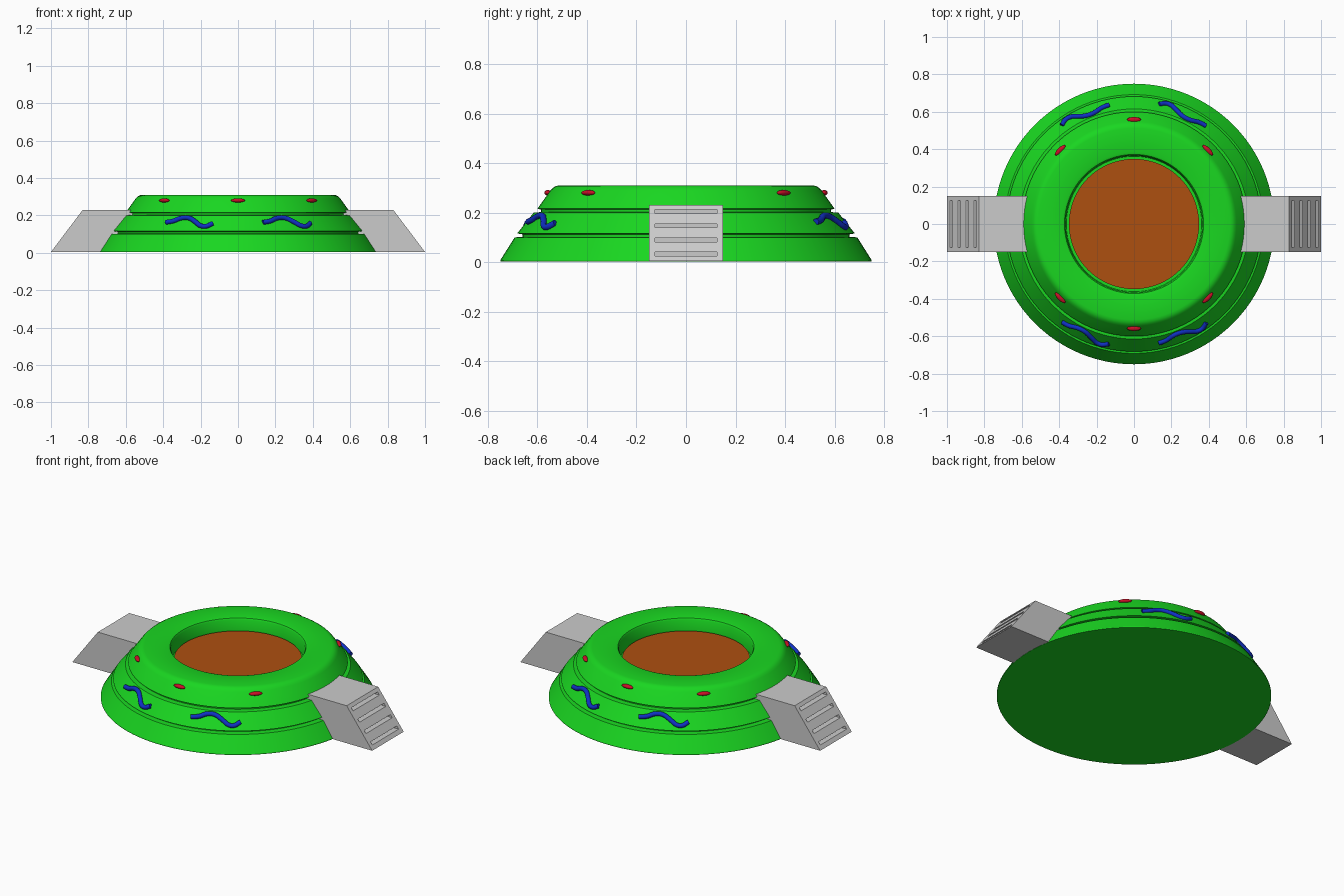
import bpy, bmesh, math
from mathutils import Vector

if "Cube" in bpy.data.objects:
    bpy.data.objects.remove(bpy.data.objects["Cube"])


def material(name, rgb):
    m = bpy.data.materials.new(name)
    m.diffuse_color = (*rgb, 1)
    m.use_nodes = True
    m.node_tree.nodes["Principled BSDF"].inputs["Base Color"].default_value = m.diffuse_color
    return m


GREEN = material("green", (0.01, 0.68, 0.015))
ORANGE = material("orange", (0.42, 0.08, 0.005))
RED = material("red", (0.6, 0.005, 0.02))
BLUE = material("blue", (0.005, 0.03, 0.55))


def make(name, bm, mat=None, smooth=None):
    bmesh.ops.recalc_face_normals(bm, faces=bm.faces)
    me = bpy.data.meshes.new(name)
    bm.to_mesh(me)
    bm.free()
    ob = bpy.data.objects.new(name, me)
    bpy.context.collection.objects.link(ob)
    if mat:
        me.materials.append(mat)
    bpy.ops.object.select_all(action='DESELECT')
    ob.select_set(True)
    bpy.context.view_layer.objects.active = ob
    if smooth:
        bpy.ops.object.shade_smooth_by_angle(angle=math.radians(smooth))
    return ob


def lathe(name, profile, mat, steps=96):
    bm = bmesh.new()
    vs = [bm.verts.new((r, 0, z)) for r, z in profile]
    es = [bm.edges.new(p) for p in zip(vs, vs[1:])]
    bmesh.ops.spin(bm, geom=vs + es, cent=(0, 0, 0), axis=(0, 0, 1),
                   angle=math.tau, steps=steps)
    bmesh.ops.remove_doubles(bm, verts=bm.verts, dist=1e-5)
    return make(name, bm, mat, 30)


def prism(name, outline, half_width):
    # x-z outline extruded along y
    bm = bmesh.new()
    f = bm.faces.new([bm.verts.new((x, -half_width, z)) for x, z in outline])
    ext = bmesh.ops.extrude_face_region(bm, geom=[f])
    bmesh.ops.translate(bm, vec=(0, 2 * half_width, 0),
                        verts=[v for v in ext["geom"] if isinstance(v, bmesh.types.BMVert)])
    return make(name, bm)


# Stepped round body with two grooves and a recessed centre
lathe("body", [(0, 0.003), (0.75, 0.003), (0.75, 0.008), (0.692, 0.1), (0.66, 0.102),
               (0.66, 0.112), (0.682, 0.116), (0.615, 0.2), (0.585, 0.202),
               (0.585, 0.212), (0.6, 0.216), (0.548, 0.289), (0.538, 0.3),
               (0.526, 0.307), (0.512, 0.31), (0.385, 0.31), (0.372, 0.306),
               (0.366, 0.296), (0.362, 0.22), (0, 0.22)], GREEN)

# Centre disc
lathe("centre_disc", [(0, 0.21), (0.348, 0.21), (0.348, 0.24), (0, 0.24)], ORANGE)

# Side legs with four slots cut in the sloping face
for side, label in ((1, "right"), (-1, "left")):
    leg = prism(label + "_leg", [(side * x, z) for x, z in
                                 ((0.5, 0.004), (1.0, 0.004), (0.83, 0.23), (0.5, 0.23))], 0.15)
    for z in (0.033, 0.09, 0.147, 0.204):
        x = 1.0 - 0.17 * (z - 0.004) / 0.226
        cutter = prism("slot_cutter", [(side * (x + dx), z + dz) for dx, dz in
                                       ((-0.035, -0.008), (0.04, -0.008),
                                        (0.04, 0.008), (-0.035, 0.008))], 0.125)
        cutter.hide_render = True
        mod = leg.modifiers.new("slot", 'BOOLEAN')
        mod.operation, mod.solver, mod.object = 'DIFFERENCE', 'EXACT', cutter
        bpy.context.view_layer.objects.active = leg
        bpy.ops.object.modifier_apply(modifier="slot")
        bpy.data.objects.remove(cutter)

# Oval studs round the upper rim
for i, deg in enumerate((45, 90, 135, 225, 270, 315)):
    bm = bmesh.new()
    bmesh.ops.create_uvsphere(bm, u_segments=24, v_segments=12, radius=1)
    bmesh.ops.scale(bm, vec=(0.014, 0.037, 0.011), verts=bm.verts)
    stud = make(f"stud_{i + 1}", bm, RED, 60)
    a = math.radians(deg)
    stud.location = (0.558 * math.cos(a), 0.558 * math.sin(a), 0.28)
    stud.rotation_euler.z = a

# Wavy tubes lying on the middle tier: angle offset in degrees, height
WAVE = [(-12.2, 0.163), (-8.5, 0.17), (-4.5, 0.186), (-0.5, 0.186),
        (3.5, 0.165), (6.5, 0.145), (9, 0.142), (12.2, 0.158)]
for i, deg in enumerate((-66, -114, 66, 114)):
    cu = bpy.data.curves.new("wave", 'CURVE')
    cu.dimensions = '3D'
    cu.bevel_depth, cu.bevel_resolution = 0.013, 3
    cu.use_fill_caps = True
    cu.resolution_u = 6
    sp = cu.splines.new('BEZIER')
    sp.bezier_points.add(len(WAVE) - 1)
    for p, (off, z) in zip(sp.bezier_points, WAVE):
        a = math.radians(deg + off)
        r = 0.682 - (z - 0.116) * 0.8 + 0.006
        p.co = Vector((r * math.cos(a), r * math.sin(a), z))
        p.handle_left_type = p.handle_right_type = 'AUTO'
    cu.materials.append(BLUE)
    ob = bpy.data.objects.new(f"wavy_tube_{i + 1}", cu)
    bpy.context.collection.objects.link(ob)
